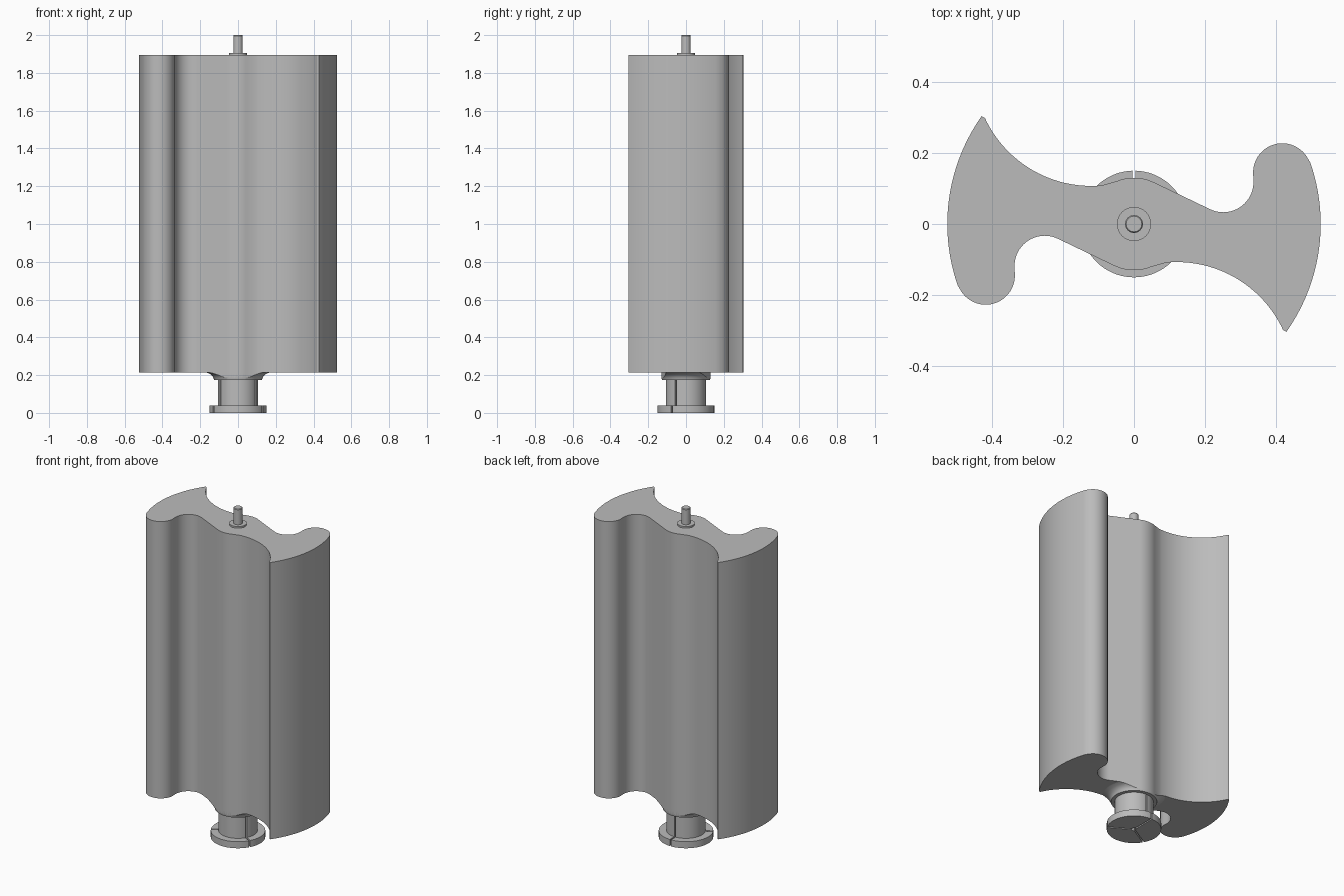
import bpy, bmesh, math
from math import cos, sin, radians, asin, pi

if "Cube" in bpy.data.objects:
    bpy.data.objects.remove(bpy.data.objects["Cube"])

grey = bpy.data.materials.new("rotor grey")
grey.diffuse_color = (0.5, 0.5, 0.5, 1)
grey.use_nodes = True
grey.node_tree.nodes["Principled BSDF"].inputs["Base Color"].default_value = grey.diffuse_color


def arc(cx, cy, r, a0, a1, n):
    """Points on a circle from angle a0 to a1 in degrees."""
    return [(cx + r * cos(radians(a0 + (a1 - a0) * i / n)),
             cy + r * sin(radians(a0 + (a1 - a0) * i / n))) for i in range(n + 1)]


def finish(name, bm):
    bmesh.ops.recalc_face_normals(bm, faces=bm.faces)
    me = bpy.data.meshes.new(name)
    bm.to_mesh(me)
    bm.free()
    ob = bpy.data.objects.new(name, me)
    bpy.context.collection.objects.link(ob)
    me.materials.append(grey)
    return ob


def smooth(ob):
    bpy.ops.object.select_all(action='DESELECT')
    ob.select_set(True)
    bpy.context.view_layer.objects.active = ob
    bpy.ops.object.shade_smooth_by_angle(angle=radians(30))


def add_prism(bm, pts, z0, z1):
    """Closed outline extruded from z0 to z1."""
    low = [bm.verts.new((x, y, z0)) for x, y in pts]
    high = [bm.verts.new((x, y, z1)) for x, y in pts]
    bm.faces.new(low[::-1])
    bm.faces.new(high)
    for i in range(len(pts)):
        j = (i + 1) % len(pts)
        bm.faces.new((low[i], low[j], high[j], high[i]))


def prism(name, pts, z0, z1):
    bm = bmesh.new()
    add_prism(bm, pts, z0, z1)
    return finish(name, bm)


def lathe(name, profile, n=64):
    """Solid of revolution from (radius, z) pairs."""
    bm = bmesh.new()
    rings = [[bm.verts.new((r * cos(2 * pi * i / n), r * sin(2 * pi * i / n), z))
              for i in range(n)] for r, z in profile]
    bm.faces.new(rings[0][::-1])
    bm.faces.new(rings[-1])
    for a, b in zip(rings, rings[1:]):
        for i in range(n):
            j = (i + 1) % n
            bm.faces.new((a[i], a[j], b[j], b[i]))
    return finish(name, bm)


# Rotor outline: one half, then the same half turned by 180 degrees
half = arc(0, 0, 0.525, -35.3, 19.2, 28)             # outer edge
half += arc(0.417, 0.145, 0.082, 19.2, 180, 24)[1:]  # rounded lobe
half += arc(0.251, 0.118, 0.085, 0, -116.4, 18)      # hollow beside the lobe
half += arc(0, 0, 0.13, 63.6, 112, 12)               # hub bulge
half += arc(-0.12, 0.437, 0.33, 275, 205, 24)        # long hollow to the pointed tip
outline = half + [(-x, -y) for x, y in half]

smooth(prism("rotor_body", outline, 0.215, 1.895))

# Flared neck under the rotor, trimmed to the rotor outline
neck = lathe("flared_neck", [(0.127, 0.175), (0.13, 0.187), (0.14, 0.2),
                             (0.153, 0.209), (0.172, 0.215)])
cutter = prism("neck_cutter", outline, 0.1, 0.3)
cutter.hide_render = True
mod = neck.modifiers.new("trim", 'BOOLEAN')
mod.operation = 'INTERSECT'
mod.solver = 'EXACT'
mod.object = cutter
bpy.context.view_layer.objects.active = neck
bpy.ops.object.modifier_apply(modifier=mod.name)
bpy.data.objects.remove(cutter)
smooth(neck)


# Split collar and flange: three sectors parted by narrow slits
def split_ring(name, radius, z0, z1, gap=0.004, hole=0.015):
    bm = bmesh.new()
    for k in range(3):
        a0, a1 = 90 + 120 * k, 210 + 120 * k
        do, di = (math.degrees(asin(gap / r)) for r in (radius, hole))
        pts = arc(0, 0, radius, a0 + do, a1 - do, 24)
        pts += arc(0, 0, hole, a1 - di, a0 + di, 8)
        add_prism(bm, pts, z0, z1)
    smooth(finish(name, bm))


split_ring("base_flange", 0.15, 0, 0.04)
split_ring("collar", 0.107, 0.04, 0.175)

# Top washer and shaft with a small chamfer
smooth(lathe("top_washer", [(0.048, 1.895), (0.048, 1.905)], 48))
smooth(lathe("top_shaft", [(0.025, 1.905), (0.025, 1.996), (0.022, 2.0)], 32))
